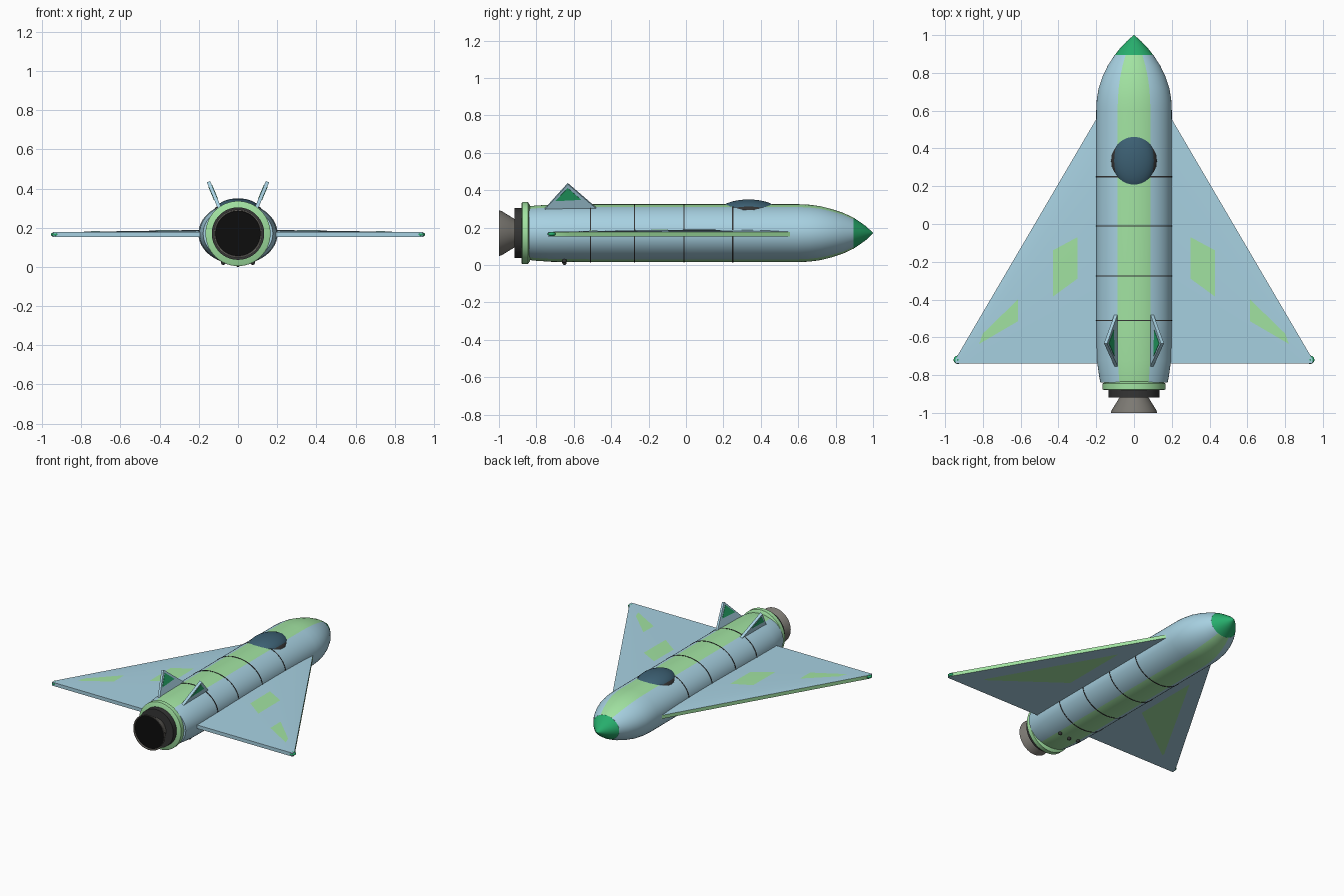
import bpy, bmesh, math
from mathutils import Matrix, Vector

if "Cube" in bpy.data.objects:
    bpy.data.objects.remove(bpy.data.objects["Cube"])

CZ = 0.17


def mat(name, r, g, b):
    m = bpy.data.materials.new(name)
    m.diffuse_color = (r, g, b, 1)
    m.use_nodes = True
    m.node_tree.nodes["Principled BSDF"].inputs["Base Color"].default_value = m.diffuse_color
    return m


BLUE = mat("pale_blue", 0.39, 0.64, 0.76)
LIME = mat("light_green", 0.36, 0.77, 0.36)
GREEN = mat("deep_green", 0.02, 0.42, 0.15)
GLASS = mat("dark_glass", 0.045, 0.115, 0.17)
DARK = mat("dark_metal", 0.035, 0.035, 0.035)
GREY = mat("nozzle_metal", 0.2, 0.19, 0.17)
BLACK = mat("black", 0.004, 0.004, 0.004)


def finish(name, bm, mats, mirror=False, angle=35, recalc=True):
    if recalc:
        bmesh.ops.recalc_face_normals(bm, faces=bm.faces)
    me = bpy.data.meshes.new(name)
    bm.to_mesh(me)
    bm.free()
    ob = bpy.data.objects.new(name, me)
    bpy.context.collection.objects.link(ob)
    for m in mats:
        me.materials.append(m)
    bpy.ops.object.select_all(action='DESELECT')
    ob.select_set(True)
    bpy.context.view_layer.objects.active = ob
    bpy.ops.object.shade_smooth_by_angle(angle=math.radians(angle))
    if mirror:
        ob.modifiers.new("mirror", 'MIRROR').use_mirror_merge = False
    return ob


def loft(name, profile, mats, n=56, pick=None, caps=True):
    """Elliptical rings (y, rx, rz) joined along y."""
    bm = bmesh.new()
    rings = [[bm.verts.new((rx * math.sin(2 * math.pi * i / n), y,
                            CZ + rz * math.cos(2 * math.pi * i / n)))
              for i in range(n)] for y, rx, rz in profile]
    for k in range(len(rings) - 1):
        a, b = rings[k], rings[k + 1]
        for i in range(n):
            j = (i + 1) % n
            f = bm.faces.new((a[i], a[j], b[j], b[i]))
            if pick:
                f.material_index = pick(k, i)
    if caps:
        bm.faces.new(rings[0])
        bm.faces.new(rings[-1])
    return finish(name, bm, mats)


def ellipsoid(name, loc, size, m, mirror=False):
    bm = bmesh.new()
    bmesh.ops.create_uvsphere(bm, u_segments=32, v_segments=16, radius=1,
                              matrix=Matrix.Translation(loc) @ Matrix.Diagonal((*size, 1)))
    return finish(name, bm, [m], mirror, 60)


# Fuselage with green spine and belly stripes
body = [(-0.84, 0.178, 0.143), (-0.81, 0.184, 0.147), (-0.72, 0.197, 0.153),
        (-0.5, 0.2, 0.155), (0.6, 0.2, 0.155), (0.66, 0.197, 0.152), (0.72, 0.187, 0.144),
        (0.78, 0.167, 0.129), (0.84, 0.138, 0.109), (0.895, 0.102, 0.083)]
loft("fuselage", body, [BLUE, LIME],
     pick=lambda k, i: int(i < 4 or i >= 52 or 24 <= i < 32))
loft("nose_cap", [(0.893, 0.103, 0.084), (0.93, 0.074, 0.06), (0.965, 0.041, 0.035),
                  (0.99, 0.013, 0.011), (1.0, 0.001, 0.001)], [GREEN])

# Panel seams
for k, y in enumerate((0.25, -0.01, -0.275, -0.51)):
    loft(f"panel_seam_{k + 1}", [(y - 0.003, 0.202, 0.157), (y + 0.003, 0.202, 0.157)], [DARK])

# Engine
loft("tail_collar", [(-0.88, 0.158, 0.158), (-0.875, 0.166, 0.166), (-0.845, 0.166, 0.166),
                     (-0.835, 0.15, 0.15)], [LIME])
loft("engine_ring", [(-0.918, 0.134, 0.134), (-0.86, 0.134, 0.134)], [DARK])
loft("engine_nozzle", [(-0.915, 0.075, 0.075), (-0.94, 0.09, 0.09), (-0.985, 0.118, 0.118),
                       (-1.0, 0.123, 0.123), (-1.0, 0.117, 0.117), (-0.985, 0.112, 0.112)],
     [GREY], caps=False)
loft("exhaust_disc", [(-0.992, 0.116, 0.116), (-0.98, 0.105, 0.105)], [BLACK])

# Canopy and its frame
ellipsoid("canopy", (0, 0.335, 0.29), (0.113, 0.155, 0.06), GLASS)
ellipsoid("canopy_frame", (0, 0.335, 0.285), (0.123, 0.148, 0.052), DARK)

# Wings: flat underside, gently crowned top
X0, X1, TE = 0.17, 0.945, -0.738


def lead(x):
    return 0.606 + (x - X0) / (X1 - X0) * (-0.715 - 0.606)


def top_z(x, y):
    u = min(max((lead(x) - y) / (lead(x) - TE), 0), 1)
    s = (X1 - x) / (X1 - X0)
    return 0.177 + 0.012 * s * math.sin(math.pi * u ** 0.7)


bm = bmesh.new()
NX, NC = 14, 12
cols = []
for a in range(NX + 1):
    x = X0 + (X1 - X0) * a / NX
    ys = [lead(x) + (TE - lead(x)) * c / NC for c in range(NC + 1)]
    cols.append([bm.verts.new((x, y, top_z(x, y))) for y in ys]
                + [bm.verts.new((x, y, 0.152)) for y in reversed(ys)])
for a, b in zip(cols, cols[1:]):
    for i in range(len(a)):
        j = (i + 1) % len(a)
        f = bm.faces.new((a[i], a[j], b[j], b[i]))
        f.material_index = int(i == len(a) - 1)   # leading edge strip
bm.faces.new(cols[0])
bm.faces.new(cols[-1])
finish("wings", bm, [BLUE, LIME], True)
ellipsoid("wing_tips", (0.933, -0.719, 0.165), (0.022, 0.022, 0.0125), GREEN, True)


# Painted wing panels
def patch(name, quad, zfun, up, n=6):
    bm = bmesh.new()
    a, b, c, d = (Vector(p) for p in quad)
    g = []
    for i in range(n + 1):
        p, q = a.lerp(b, i / n), d.lerp(c, i / n)
        row = [p.lerp(q, j / n) for j in range(n + 1)]
        g.append([bm.verts.new((v.x, v.y, zfun(v.x, v.y))) for v in row])
    for i in range(n):
        for j in range(n):
            f = bm.faces.new((g[i][j], g[i + 1][j], g[i + 1][j + 1], g[i][j + 1]))
            f.normal_update()
            if (f.normal.z > 0) != up:
                f.normal_flip()
    finish(name, bm, [LIME], True, recalc=False)


def over(x, y):
    return top_z(x, y) + 0.002


patch("inner_wing_panels", [(0.30, -0.07), (0.30, -0.29), (0.43, -0.385), (0.43, -0.14)][::-1],
      over, True)
patch("outer_wing_panels", [(0.615, -0.40), (0.615, -0.515), (0.82, -0.635), (0.80, -0.58)],
      over, True)
patch("underwing_panels", [(0.30, 0.2), (0.30, -0.28), (0.75, -0.61), (0.752, -0.595)],
      lambda x, y: 0.15, False)


# Canted tail fins with green inlays
def prism(name, tri, thick, m):
    bm = bmesh.new()
    pts = [Vector(p) for p in tri]
    n = (pts[1] - pts[0]).cross(pts[2] - pts[0]).normalized() * thick / 2
    lo = [bm.verts.new(p - n) for p in pts]
    hi = [bm.verts.new(p + n) for p in pts]
    bm.faces.new(lo)
    bm.faces.new(hi)
    for i in range(3):
        j = (i + 1) % 3
        bm.faces.new((lo[i], lo[j], hi[j], hi[i]))
    finish(name, bm, [m], True)


def fin_pt(y, z):
    return (0.094 + (z - 0.3) * 0.42, y, z)


prism("tail_fins", [fin_pt(-0.755, 0.3), fin_pt(-0.475, 0.3), fin_pt(-0.632, 0.435)], 0.018, BLUE)
prism("fin_inlays", [fin_pt(-0.70, 0.345), fin_pt(-0.56, 0.352), fin_pt(-0.632, 0.415)],
      0.022, GREEN)

# Small belly thrusters
for k, x in enumerate((-0.075, 0, 0.075)):
    ellipsoid(f"belly_port_{k + 1}", (x, -0.65, 0.012 + 0.01 * (x != 0)),
              (0.012, 0.012, 0.012), DARK)
